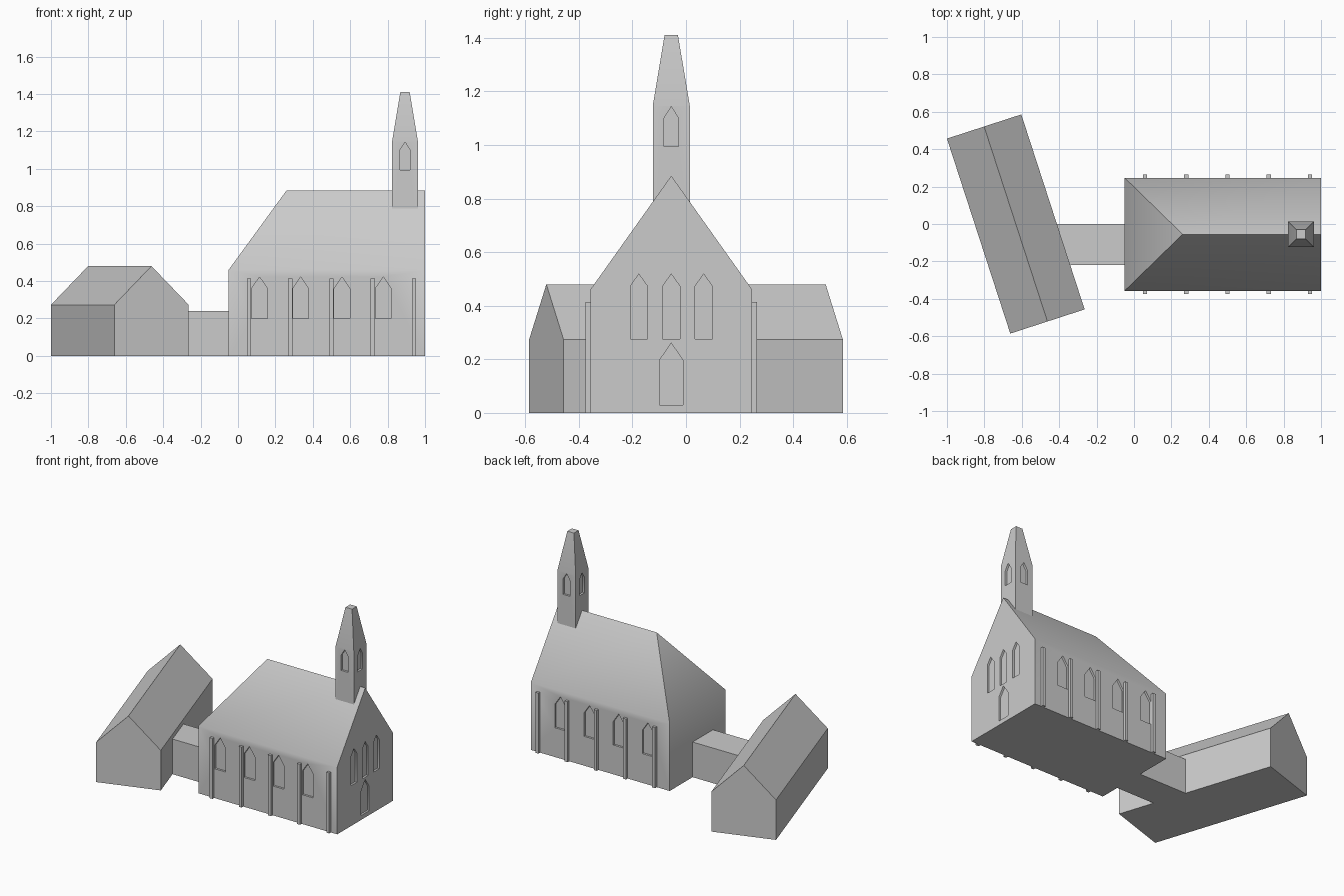
import bpy, bmesh, math
from mathutils import Matrix, Vector

if "Cube" in bpy.data.objects:
    bpy.data.objects.remove(bpy.data.objects["Cube"])

stone = bpy.data.materials.new("light grey stone")
stone.diffuse_color = (0.6, 0.6, 0.6, 1)
stone.use_nodes = True
stone.node_tree.nodes["Principled BSDF"].inputs["Base Color"].default_value = stone.diffuse_color
CY = -0.055          # centre line of the church
DEPTH = 0.014        # window recess


def finish(name, bm):
    bmesh.ops.recalc_face_normals(bm, faces=bm.faces)
    me = bpy.data.meshes.new(name)
    bm.to_mesh(me)
    bm.free()
    me.materials.append(stone)
    ob = bpy.data.objects.new(name, me)
    bpy.context.collection.objects.link(ob)
    return ob


def solid(bm, pts, faces):
    vs = [bm.verts.new(p) for p in pts]
    for f in faces:
        bm.faces.new([vs[i] for i in f])


def box(bm, x0, x1, y0, y1, z0, z1):
    m = Matrix.Translation(((x0 + x1) / 2, (y0 + y1) / 2, (z0 + z1) / 2)) @ \
        Matrix.Diagonal((x1 - x0, y1 - y0, z1 - z0, 1))
    bmesh.ops.create_cube(bm, size=1, matrix=m)


def arch_cutter(bm, wall, angle, w, z0, spring, apex):
    """Pointed-arch prism straddling a wall; angle is the outward direction."""
    out = Vector((math.cos(angle), math.sin(angle), 0))
    side = Vector((-out.y, out.x, 0))
    prof = [(-w / 2, z0), (w / 2, z0), (w / 2, spring), (0, apex), (-w / 2, spring)]
    base = Vector((wall[0], wall[1], 0))
    rings = [[bm.verts.new(base + out * d + side * u + Vector((0, 0, z))) for u, z in prof]
             for d in (-DEPTH, DEPTH)]
    bm.faces.new(rings[0])
    bm.faces.new(rings[1])
    for i in range(5):
        j = (i + 1) % 5
        bm.faces.new((rings[0][i], rings[0][j], rings[1][j], rings[1][i]))


def carve(ob, cut_bm):
    cutter = finish("window_cutter", cut_bm)
    mod = ob.modifiers.new("windows", 'BOOLEAN')
    mod.operation, mod.solver, mod.object = 'DIFFERENCE', 'EXACT', cutter
    dg = bpy.context.evaluated_depsgraph_get()
    me = bpy.data.meshes.new_from_object(ob.evaluated_get(dg))
    ob.modifiers.clear()
    ob.data = me
    bpy.data.objects.remove(cutter)
    me.shade_smooth()
    me.set_sharp_from_angle(angle=math.radians(40))


# Nave: gable at the right end, hipped roof at the left end
x0, x1, hw, eave, ridge = -0.05, 1.0, 0.302, 0.46, 0.885
bm = bmesh.new()
pts = [(x, CY + s * hw, z) for z in (0, eave) for x, s in ((x0, -1), (x1, -1), (x1, 1), (x0, 1))]
pts += [(0.26, CY, ridge), (x1, CY, ridge)]
solid(bm, pts, [(3, 2, 1, 0), (0, 1, 5, 4), (2, 3, 7, 6), (3, 0, 4, 7),
                (1, 2, 6, 9, 5), (4, 5, 9, 8), (6, 7, 8, 9), (7, 4, 8)])
nave = finish("nave", bm)

cut = bmesh.new()
for i in range(4):                                   # side windows
    for s in (-1, 1):
        arch_cutter(cut, (0.115 + 0.2205 * i, CY + s * hw), s * math.pi / 2,
                    0.084, 0.2, 0.36, 0.422)
for i in (-1, 0, 1):                                 # gable windows
    arch_cutter(cut, (x1, CY + 0.121 * i), 0, 0.064, 0.275, 0.473, 0.518)
arch_cutter(cut, (x1, CY), 0, 0.086, 0.03, 0.198, 0.26)   # door
carve(nave, cut)

# Buttresses along both long walls
bm = bmesh.new()
for i in range(5):
    x = 0.059 + 0.2205 * i
    for s in (-1, 1):
        a, b = sorted((CY + s * 0.29, CY + s * 0.32))
        box(bm, x - 0.011, x + 0.011, a, b, 0, 0.413)
finish("buttresses", bm)

# Bell tower with truncated spire
tx, th = 0.893, 0.069
bm = bmesh.new()
levels = [(0.7, th), (1.147, th), (1.41, 0.025)]
pts = [(tx + a * h, CY + b * h, z) for z, h in levels
       for a, b in ((-1, -1), (1, -1), (1, 1), (-1, 1))]
faces = [(3, 2, 1, 0), (8, 9, 10, 11)]
for k in (0, 4):
    faces += [(k + i, k + (i + 1) % 4, k + 4 + (i + 1) % 4, k + 4 + i) for i in range(4)]
solid(bm, pts, faces)
tower = finish("bell_tower", bm)
cut = bmesh.new()
for k in range(4):
    a = k * math.pi / 2
    arch_cutter(cut, (tx + th * math.cos(a), CY + th * math.sin(a)), a,
                0.054, 0.995, 1.1, 1.143)
carve(tower, cut)

# Flat-roofed link
bm = bmesh.new()
box(bm, -0.5, x0, -0.22, 0.0, 0, 0.24)
finish("link_passage", bm)

# Gabled hall, turned 18 degrees
w, l = 0.209, 0.548
bm = bmesh.new()
prof = [(-w, 0), (w, 0), (w, 0.273), (0, 0.48), (-w, 0.273)]
pts = [(x, y, z) for y in (-l, l) for x, z in prof]
solid(bm, pts, [(0, 1, 2, 3, 4), (9, 8, 7, 6, 5)] +
      [(i, (i + 1) % 5, (i + 1) % 5 + 5, i + 5) for i in range(5)])
bm.transform(Matrix.Translation((-0.632, 0.0, 0)) @ Matrix.Rotation(math.radians(18), 4, 'Z'))
finish("gabled_hall", bm)
